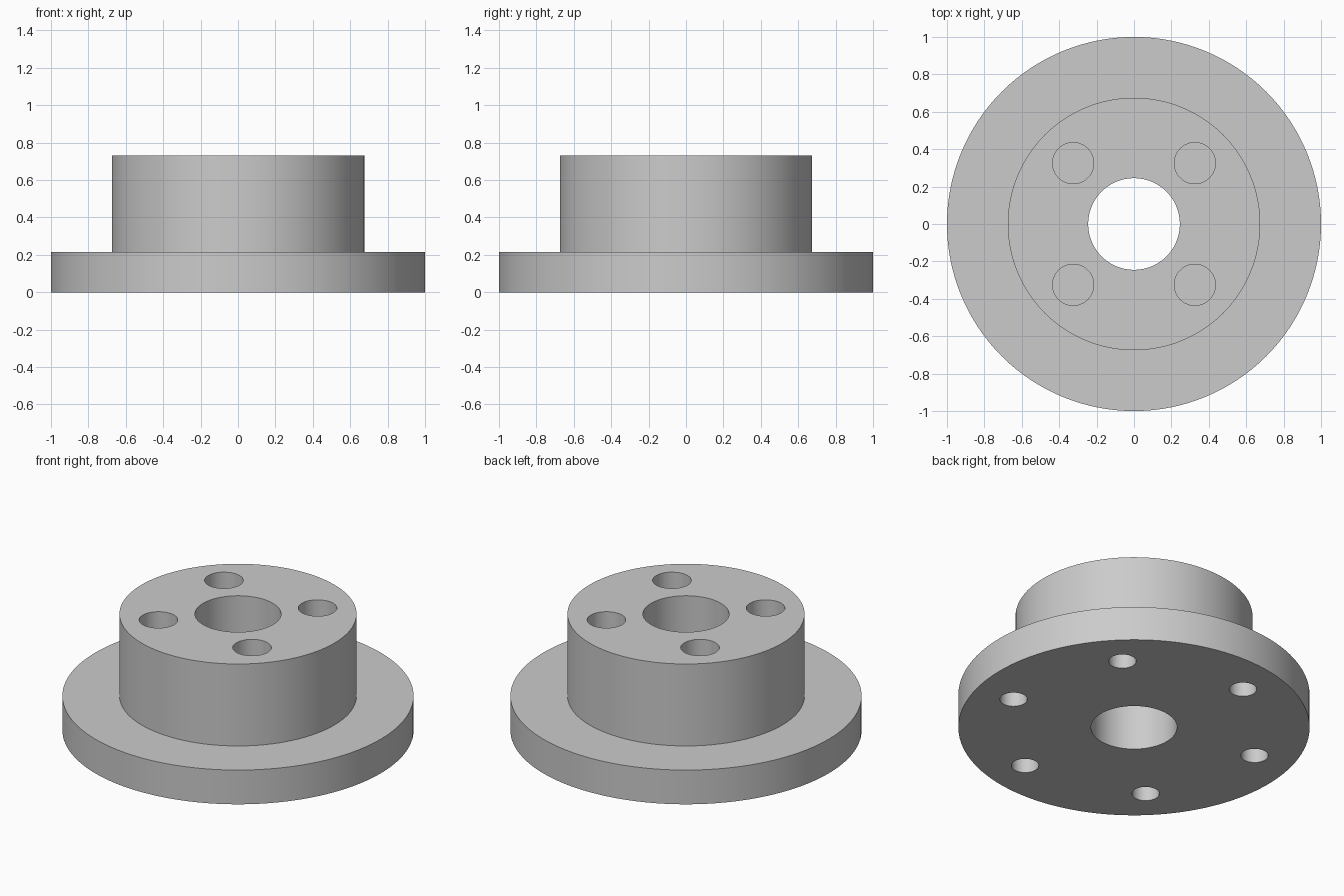
import bpy
import bmesh
from math import pi, cos, sin, radians
from mathutils import Matrix

if "Cube" in bpy.data.objects:
    bpy.data.objects.remove(bpy.data.objects["Cube"], do_unlink=True)

BORE_R, HUB_R, FLANGE_R = 0.245, 0.675, 1.0
FLANGE_H, TOP_H = 0.215, 0.73

grey = bpy.data.materials.new("plain grey")
grey.use_nodes = True
colour = (0.6, 0.6, 0.6, 1)
grey.diffuse_color = colour
grey.node_tree.nodes["Principled BSDF"].inputs["Base Color"].default_value = colour


def make_object(name, bm):
    bmesh.ops.recalc_face_normals(bm, faces=bm.faces)
    mesh = bpy.data.meshes.new(name)
    bm.to_mesh(mesh)
    bm.free()
    mesh.materials.append(grey)
    obj = bpy.data.objects.new(name, mesh)
    bpy.context.collection.objects.link(obj)
    return obj


def lathe(name, profile, steps=128):
    """Spin a closed (radius, height) outline about the z axis."""
    bm = bmesh.new()
    verts = [bm.verts.new((r, 0, z)) for r, z in profile]
    edges = [bm.edges.new((verts[i - 1], v)) for i, v in enumerate(verts)]
    bmesh.ops.spin(bm, geom=verts + edges, cent=(0, 0, 0), axis=(0, 0, 1),
                   angle=2 * pi, steps=steps, use_merge=True)
    bmesh.ops.remove_doubles(bm, verts=bm.verts, dist=1e-5)
    return make_object(name, bm)


def drill(target, name, count, ring, radius, z0, z1):
    """Cut a ring of blind holes between two heights, the first at 45 degrees."""
    bm = bmesh.new()
    for i in range(count):
        a = radians(45) + 2 * pi * i / count
        place = Matrix.Translation((ring * cos(a), ring * sin(a), (z0 + z1) / 2))
        bmesh.ops.create_cone(bm, cap_ends=True, segments=48, radius1=radius,
                              radius2=radius, depth=z1 - z0, matrix=place)
    cutter = make_object(name, bm)
    cutter.hide_render = True
    mod = target.modifiers.new(name, "BOOLEAN")
    mod.operation = "DIFFERENCE"
    mod.solver = "EXACT"
    mod.object = cutter
    bpy.ops.object.modifier_apply(modifier=mod.name)
    bpy.data.objects.remove(cutter, do_unlink=True)


# Stepped body: wide flange, raised hub and through bore
body = lathe("flanged_hub", [
    (BORE_R, 0), (FLANGE_R, 0), (FLANGE_R, FLANGE_H),
    (HUB_R, FLANGE_H), (HUB_R, TOP_H), (BORE_R, TOP_H)])
bpy.ops.object.select_all(action="DESELECT")
body.select_set(True)
bpy.context.view_layer.objects.active = body

# Four blind holes in the hub top, six in the flange underside
drill(body, "hub_holes", 4, 0.46, 0.11, TOP_H - 0.3, TOP_H + 0.1)
drill(body, "flange_holes", 6, 0.757, 0.078, -0.1, 0.15)

bpy.ops.object.shade_smooth_by_angle(angle=radians(30))
